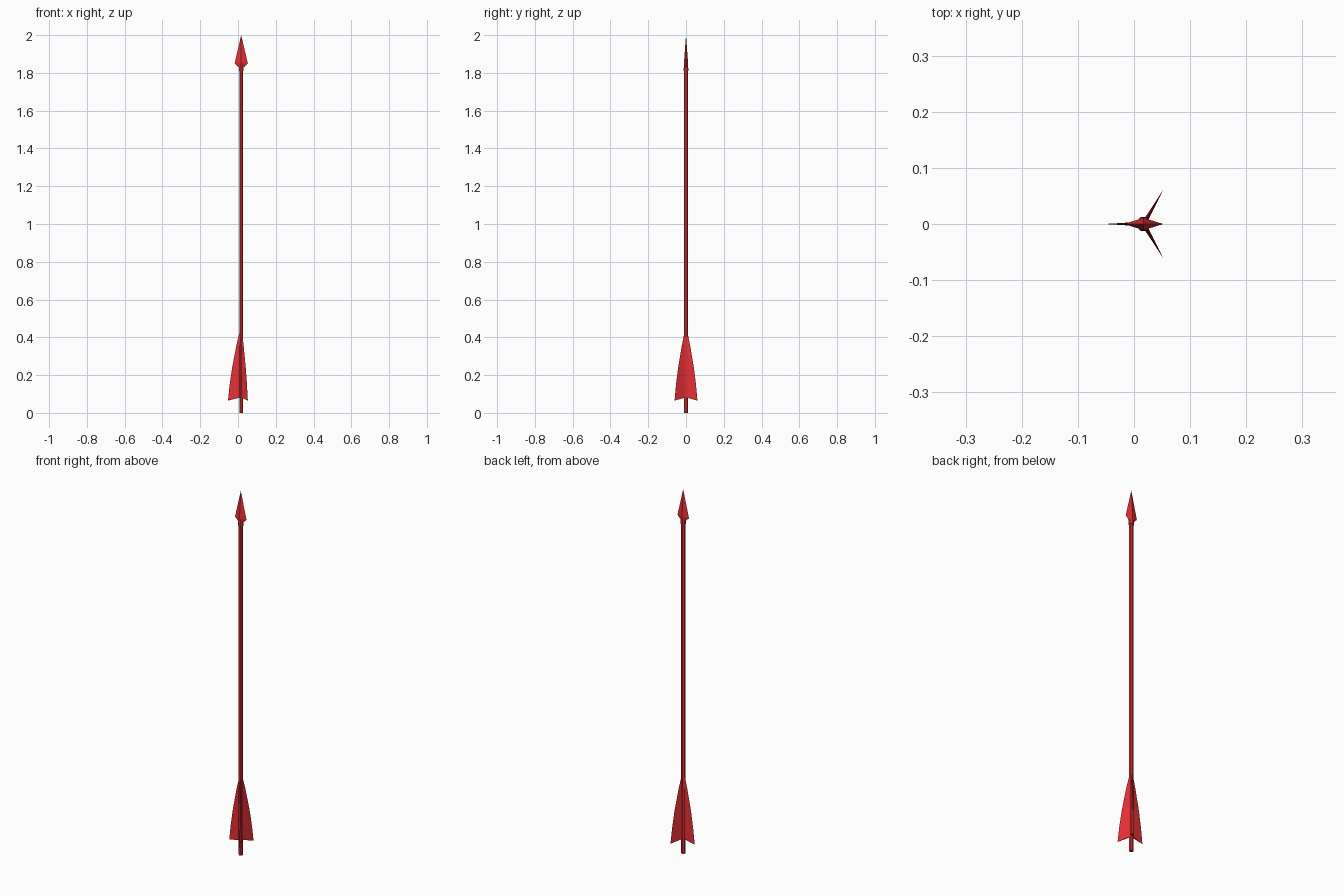
import bpy, bmesh, math
from mathutils import Matrix

if "Cube" in bpy.data.objects:
    bpy.data.objects.remove(bpy.data.objects["Cube"])

CX = 0.017  # shaft axis

red = bpy.data.materials.new("red")
red.diffuse_color = (0.8, 0.03, 0.035, 1)
red.use_nodes = True
red.node_tree.nodes["Principled BSDF"].inputs["Base Color"].default_value = red.diffuse_color


def make_object(name, bm):
    bmesh.ops.recalc_face_normals(bm, faces=bm.faces)
    mesh = bpy.data.meshes.new(name)
    bm.to_mesh(mesh)
    bm.free()
    mesh.materials.append(red)
    obj = bpy.data.objects.new(name, mesh)
    bpy.context.collection.objects.link(obj)
    return obj


def loft(name, rings, sides, turn=0.0):
    """Rings are (z, half width x, half depth y), closed at both ends."""
    bm = bmesh.new()
    loops = []
    for z, rx, ry in rings:
        angles = [turn + 2 * math.pi * i / sides for i in range(sides)]
        loops.append([bm.verts.new((CX + rx * math.cos(a), ry * math.sin(a), z)) for a in angles])
    for a, b in zip(loops, loops[1:]):
        for i in range(sides):
            j = (i + 1) % sides
            bm.faces.new((a[i], a[j], b[j], b[i]))
    bm.faces.new(loops[0][::-1])
    bm.faces.new(loops[-1])
    bmesh.ops.remove_doubles(bm, verts=bm.verts, dist=1e-5)
    return make_object(name, bm)


# Shaft
loft("shaft", [(0, 0.0105, 0.0105), (1.83, 0.0105, 0.0105)], 8, math.pi / 8)

# Arrowhead: socket and flat diamond blade
loft("head_socket", [(1.81, 0.0135, 0.0135), (1.835, 0.013, 0.0125), (1.88, 0.008, 0.008)], 8, math.pi / 8)
loft("head_blade", [(1.83, 0.015, 0.010), (1.85, 0.035, 0.011), (1.88, 0.028, 0.009), (2.0, 0, 0)], 4)

# Three fletchings, thick at the root and sharp at the outer edge
inner = [(0.003, 0.42), (0.003, 0.36), (0.003, 0.24), (0.003, 0.15), (0.003, 0.082)]
outer = [(0.0105, 0.42), (0.025, 0.36), (0.048, 0.24), (0.061, 0.15), (0.07, 0.065)]
for k in range(3):
    bm = bmesh.new()
    edge = [bm.verts.new((r, 0, z)) for r, z in outer]
    roots = [[bm.verts.new((r, s * 0.004, z)) for r, z in inner] for s in (1, -1)]
    for i in range(len(edge) - 1):
        for root in roots:
            bm.faces.new((root[i], edge[i], edge[i + 1], root[i + 1]))
    for i in (0, -1):
        bm.faces.new((roots[0][i], edge[i], roots[1][i]))
    for i in range(len(edge) - 1):
        bm.faces.new((roots[0][i], roots[0][i + 1], roots[1][i + 1], roots[1][i]))
    turn = Matrix.Rotation(math.pi + k * 2 * math.pi / 3, 4, 'Z')
    bm.transform(Matrix.Translation((CX, 0, 0)) @ turn)
    make_object(f"fletching_{k + 1}", bm)
